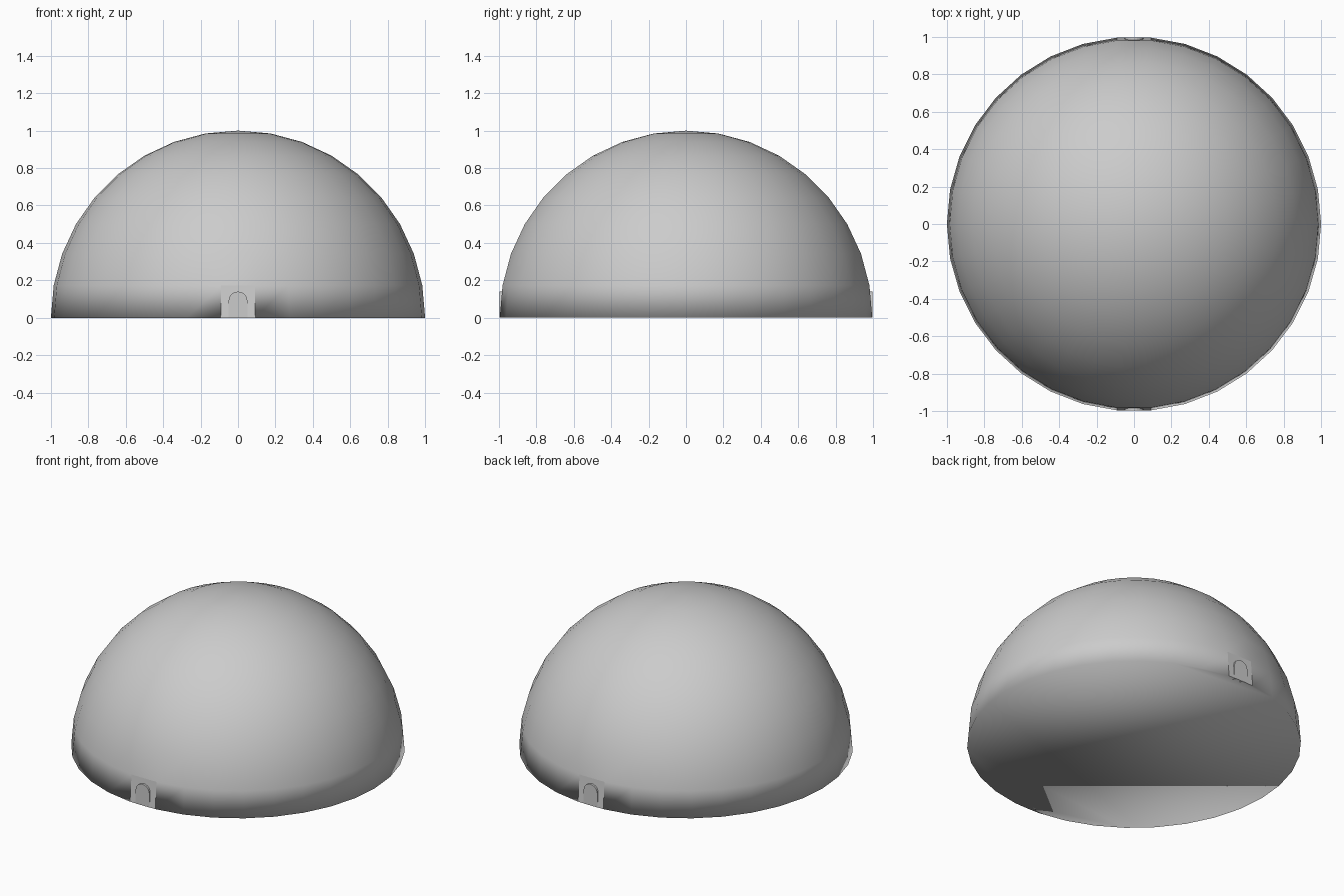
import bpy, bmesh
from math import sin, cos, pi, radians

if "Cube" in bpy.data.objects:
    bpy.data.objects.remove(bpy.data.objects["Cube"])

SIDES, RINGS = 34, 9


def finish(bm, name):
    bmesh.ops.recalc_face_normals(bm, faces=bm.faces[:])
    mesh = bpy.data.meshes.new(name)
    bm.to_mesh(mesh)
    bm.free()
    obj = bpy.data.objects.new(name, mesh)
    bpy.context.collection.objects.link(obj)
    return obj


# Dome: smooth half sphere with a closed base
bm = bmesh.new()
rings = []
for r in range(RINGS):
    lat = radians(90 * r / RINGS)
    rings.append([bm.verts.new((cos(lat) * cos(2 * pi * k / SIDES),
                                cos(lat) * sin(2 * pi * k / SIDES),
                                sin(lat))) for k in range(SIDES)])
pole = bm.verts.new((0, 0, 1))
for k in range(SIDES):
    n = (k + 1) % SIDES
    for low, high in zip(rings, rings[1:]):
        bm.faces.new((low[k], low[n], high[n], high[k]))
    bm.faces.new((rings[-1][k], rings[-1][n], pole))
bm.faces.new(list(reversed(rings[0])))

# Only the two door panels, front and back, are flat shaded
for f in bm.faces:
    c = f.calc_center_median()
    panel = abs(c.x) < 0.01 and abs(c.y) > 0.9 and 0.01 < c.z < 0.15
    f.smooth = not panel
finish(bm, "dome")


# Arched doors: thin upright plates set into the panels
def door(name, side):
    bm = bmesh.new()
    w, spring = 0.05, 0.09
    pts = [(w, 0), *[(w * cos(pi * i / 10), spring + w * sin(pi * i / 10))
                     for i in range(11)], (-w, 0)]
    front = bm.faces.new([bm.verts.new((x, side * 0.997, z)) for x, z in pts])
    ext = bmesh.ops.extrude_face_region(bm, geom=[front], use_keep_orig=True)
    verts = [g for g in ext["geom"] if isinstance(g, bmesh.types.BMVert)]
    bmesh.ops.translate(bm, verts=verts, vec=(0, -side * 0.03, 0))
    finish(bm, name)


door("front_door", -1)
door("back_door", 1)
